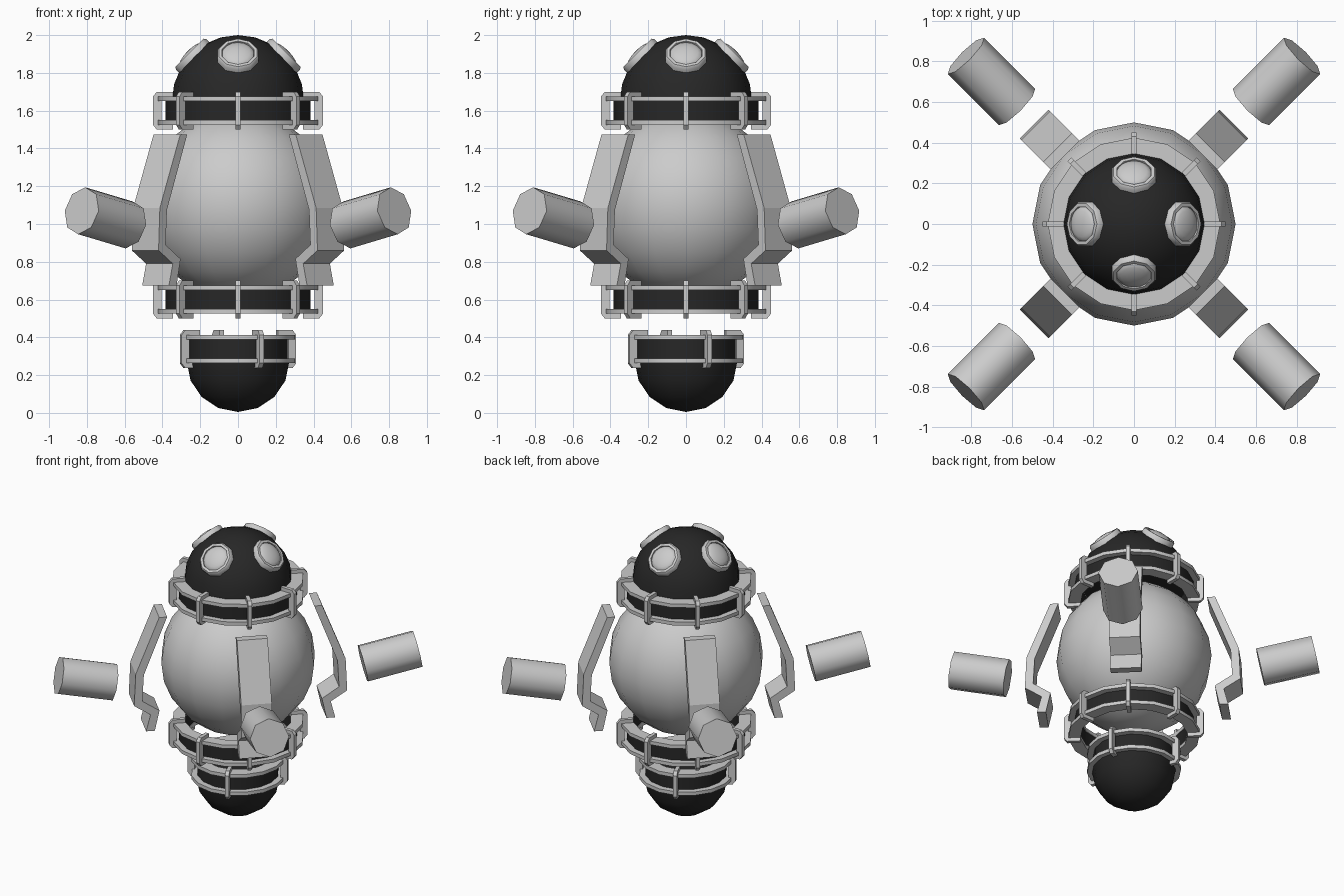
import bpy, bmesh
from math import cos, sin, pi, radians
from mathutils import Vector, Matrix

if "Cube" in bpy.data.objects:
    bpy.data.objects.remove(bpy.data.objects["Cube"])

dark = bpy.data.materials.new("dark_shell")
dark.diffuse_color = (0.02, 0.02, 0.02, 1)
dark.use_nodes = True
dark.node_tree.nodes["Principled BSDF"].inputs["Base Color"].default_value = dark.diffuse_color


def finish(bm, name, mat=None, smooth=None):
    bmesh.ops.recalc_face_normals(bm, faces=bm.faces)
    me = bpy.data.meshes.new(name)
    bm.to_mesh(me)
    bm.free()
    ob = bpy.data.objects.new(name, me)
    bpy.context.collection.objects.link(ob)
    if mat:
        me.materials.append(mat)
    if smooth:
        bpy.ops.object.select_all(action='DESELECT')
        ob.select_set(True)
        bpy.context.view_layer.objects.active = ob
        bpy.ops.object.shade_smooth_by_angle(angle=radians(smooth))
    return ob


def lathe(name, profile, n=16, closed=True, mat=None, matrix=None):
    """Revolve (radius, z) points around z."""
    bm = bmesh.new()
    rows = [[bm.verts.new((r * cos(2 * pi * i / n), r * sin(2 * pi * i / n), z))
             for i in range(n)] for r, z in profile]
    for k in range(len(rows) if closed else len(rows) - 1):
        a, b = rows[k], rows[(k + 1) % len(rows)]
        for i in range(n):
            j = (i + 1) % n
            bm.faces.new((a[i], a[j], b[j], b[i]))
    bmesh.ops.remove_doubles(bm, verts=bm.verts, dist=1e-5)
    if matrix:
        bm.transform(matrix)
    return finish(bm, name, mat, 40)


def plate(name, outline, width, angle):
    """Extrude a (radius, z) outline sideways and turn it around z."""
    bm = bmesh.new()
    f = bm.faces.new([bm.verts.new((r, -width / 2, z)) for r, z in outline])
    ext = bmesh.ops.extrude_face_region(bm, geom=[f], use_keep_orig=True)
    vs = [g for g in ext['geom'] if isinstance(g, bmesh.types.BMVert)]
    bmesh.ops.translate(bm, verts=vs, vec=(0, width, 0))
    bm.transform(Matrix.Rotation(angle, 4, 'Z'))
    return finish(bm, name)


def box_ring(name, r0, r1, z0, z1, mat=None):
    return lathe(name, [(r0, z0), (r1, z0), (r1, z1), (r0, z1)], mat=mat)


def collar(name, z, dr, count, start):
    """Dark band, two hoops and C-shaped clamps."""
    box_ring(name + "_band", .35 + dr, .385 + dr, z - .06, z + .06, dark)
    for tag, s in (("upper", 1), ("lower", -1)):
        box_ring(f"{name}_{tag}_hoop", .345 + dr, .425 + dr, z + s * .0625 - .0125, z + s * .0625 + .0125)
    half = [(.345, .06), (.345, .1), (.43, .1), (.45, .075)]
    c = half + [(r, -h) for r, h in reversed(half)] + [(.405, -.06), (.405, .06)]
    for k in range(count):
        plate(f"{name}_clamp_{k}", [(r + dr, z + h) for r, h in c], .026,
              start + 2 * pi * k / count)


# Central body ball
bm = bmesh.new()
bmesh.ops.create_uvsphere(bm, u_segments=16, v_segments=12, radius=.5)
bm.transform(Matrix.Translation((0, 0, 1.1)))
finish(bm, "body_ball", smooth=60)

# Top dome and bottom bowl
lathe("top_dome", [(0, 1.65)] + [(.35 * cos(a * pi / 12), 1.65 + .35 * sin(a * pi / 12)) for a in range(7)],
      closed=False, mat=dark)
lathe("bottom_bowl", [(0, .28)] + [(.272 * cos(a * pi / 8), .275 - .27 * sin(a * pi / 8)) for a in range(5)],
      closed=False, mat=dark)

# Collars
collar("upper_collar", 1.6, 0, 8, 0)
collar("lower_collar", .6, 0, 8, 0)
collar("bowl_collar", .338, -.122, 4, pi / 8)

# Portholes on the dome
for k in range(4):
    m = (Matrix.Rotation(k * pi / 2, 4, 'Z') @ Matrix.Translation((0, 0, 1.65))
         @ Matrix.Rotation(pi / 4, 4, 'Y') @ Matrix.Translation((0, 0, .345)))
    lathe(f"porthole_frame_{k}", [(.085, -.04), (.115, -.04), (.115, .005), (.105, .018), (.088, .018)], n=10, matrix=m)
    bm = bmesh.new()
    bmesh.ops.create_uvsphere(bm, u_segments=16, v_segments=8, radius=.09)
    bm.transform(m @ Matrix.Diagonal((1, 1, .35, 1)))
    finish(bm, f"porthole_lens_{k}", smooth=60)

# Bent side fins and floating pods on the diagonals
fin = [(.532, 1.475), (.685, 1.085), (.695, .86), (.588, .79), (.617, .675),
       (.56, .675), (.53, .815), (.642, .89), (.632, 1.075), (.48, 1.475)]
inner, outer = Vector((.815, 0, .995)), Vector((1.17, 0, 1.07))
for k in range(4):
    ang = pi / 4 + k * pi / 2
    plate(f"side_fin_{k}", fin, .2, ang)
    axis = outer - inner
    bm = bmesh.new()
    bmesh.ops.create_cone(bm, cap_ends=True, segments=8, radius1=.127, radius2=.127, depth=axis.length)
    bm.transform(Matrix.Rotation(ang, 4, 'Z') @ Matrix.Translation((inner + outer) / 2)
                 @ axis.to_track_quat('Z', 'Y').to_matrix().to_4x4())
    finish(bm, f"side_pod_{k}", smooth=60)
